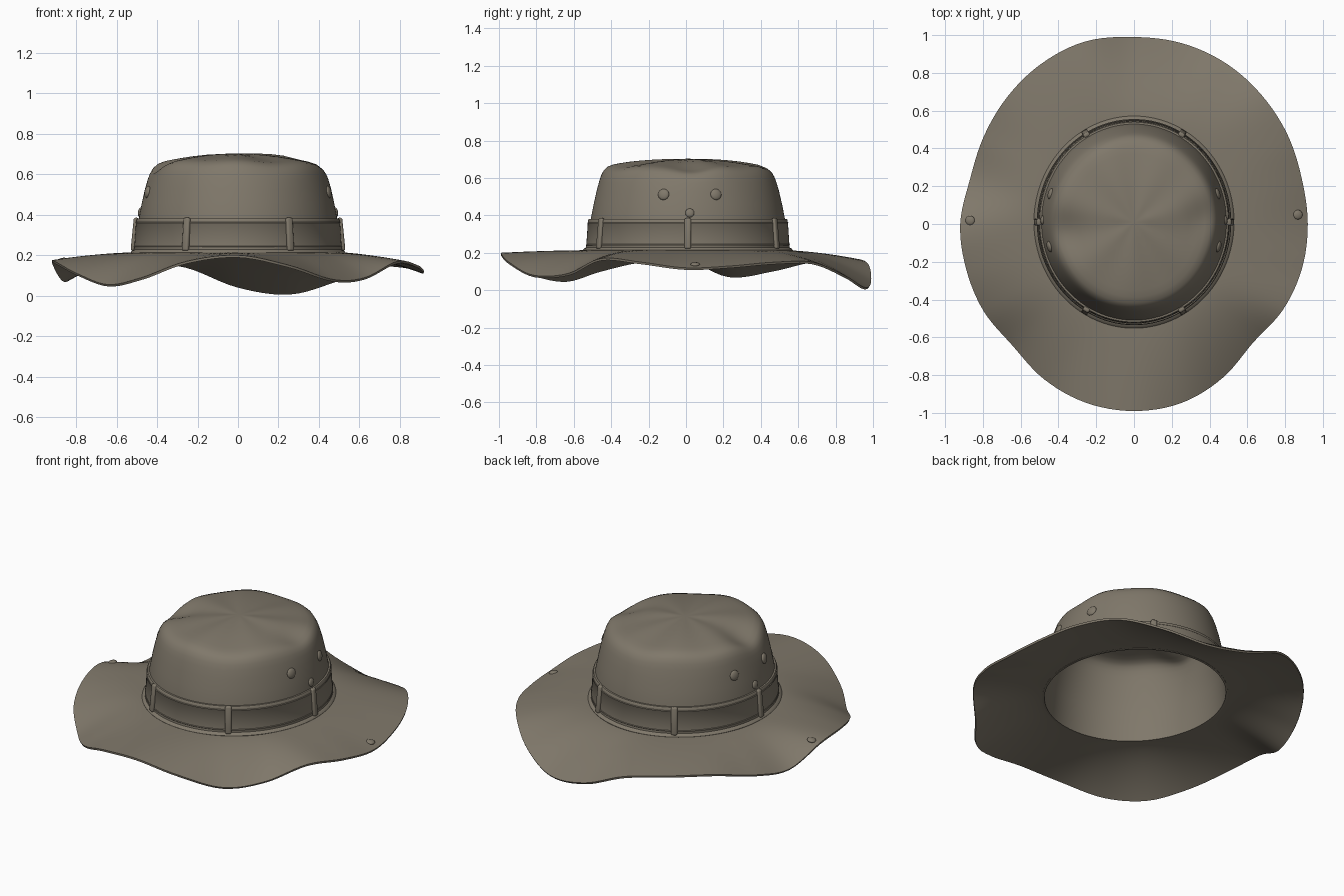
import bpy, bmesh, math
from math import sin, cos, pi, exp, radians
from mathutils import Vector

cube = bpy.data.objects.get("Cube")
if cube:
    bpy.data.objects.remove(cube)

OVAL = 1.06      # depth of the crown relative to its width
SHIFT = 0.01     # crown sits slightly behind the middle
BASE = 0.214     # height where brim meets crown
SEGS = 144

canvas = bpy.data.materials.new("olive canvas")
canvas.use_nodes = True
colour = (0.215, 0.188, 0.145, 1)
canvas.diffuse_color = colour
shader = canvas.node_tree.nodes["Principled BSDF"]
shader.inputs["Base Color"].default_value = colour
shader.inputs["Roughness"].default_value = 0.9

# Brim edge in hundredths, one value every 15 degrees from the left side
EDGE_RADIUS = [92, 92, 94, 96, 98, 99, 99, 100, 98, 95, 92, 90,
               92, 92, 92, 91, 95, 98, 99, 98, 94, 89, 91, 92]
EDGE_HEIGHT = [12, 13, 15, 15, 8, 1.5, 5, 15, 17, 16, 11, 8,
               17, 16, 11, 5.5, 9, 17, 20, 15, 8, 9, 17, 15]


def around(values, angle):
    """Smooth periodic interpolation of evenly spaced values."""
    n = len(values)
    pos = angle / (2 * pi) * n
    i = math.floor(pos)
    f = pos - i
    a, b, c, d = (values[(i + k) % n] for k in (-1, 0, 1, 2))
    v = b + f / 2 * (c - a + f * (2*a - 5*b + 4*c - d + f * (3*(b - c) + d - a)))
    return v / 100


def oval(r, angle, z):
    return Vector((r * cos(angle), SHIFT + r * OVAL * sin(angle), z))


def brim_point(angle, t):
    """t runs from 0 at the crown to 1 at the outer edge."""
    inner = oval(0.495, angle, BASE)
    radius = around(EDGE_RADIUS, angle)
    outer = Vector((radius * cos(angle), radius * sin(angle), 0))
    p = inner.lerp(outer, t)
    p.z = BASE + (around(EDGE_HEIGHT, angle) - BASE) * t ** 1.7
    return p


def finish(obj, angle=40):
    """Apply modifiers, then colour and shade the part."""
    bpy.ops.object.select_all(action='DESELECT')
    obj.select_set(True)
    bpy.context.view_layer.objects.active = obj
    for m in list(obj.modifiers):
        bpy.ops.object.modifier_apply(modifier=m.name)
    obj.data.materials.clear()
    obj.data.materials.append(canvas)
    bpy.ops.object.shade_smooth_by_angle(angle=radians(angle))


def shell(name, rings, point, thickness):
    """Loft rings of points around the hat; point(ring, angle) gives each one."""
    bm = bmesh.new()
    grid = [[bm.verts.new(point(r, 2 * pi * j / SEGS)) for j in range(SEGS)]
            for r in rings]
    for low, high in zip(grid, grid[1:]):
        for j in range(SEGS):
            k = (j + 1) % SEGS
            bm.faces.new((low[j], low[k], high[k], high[j]))
    bmesh.ops.remove_doubles(bm, verts=bm.verts, dist=0.00001)
    mesh = bpy.data.meshes.new(name)
    bm.to_mesh(mesh)
    bm.free()
    obj = bpy.data.objects.new(name, mesh)
    bpy.context.collection.objects.link(obj)
    solid = obj.modifiers.new("cloth", 'SOLIDIFY')
    solid.thickness = thickness
    solid.offset = -1
    finish(obj)
    return obj


# Wavy brim
shell("brim", [1 - i / 24 for i in range(25)],
      lambda t, a: brim_point(a, t), 0.012)

# Crown, with a softly dented top
WALL = [(0.505, 0.2), (0.5, 0.26), (0.49, 0.38), (0.475, 0.46), (0.46, 0.53),
        (0.447, 0.58), (0.437, 0.61), (0.424, 0.635), (0.405, 0.653),
        (0.375, 0.665), (0.34, 0.672), (0.29, 0.68), (0.23, 0.688),
        (0.16, 0.695), (0.08, 0.7), (0, 0.703)]


def crown_point(ring, angle):
    r, z = ring
    p = oval(r, angle, z)
    soft = max(0, min(1, (z - 0.5) / 0.15))
    for side in (-1, 1):
        near = ((p.x - side * 0.37) / 0.1) ** 2 + ((p.y - side * 0.04) / 0.11) ** 2
        p.z -= 0.035 * soft * exp(-near)
    ripple = 0.006 * sin(3 * angle + 1) + 0.004 * sin(7 * angle)
    p.z += ripple * soft * min(1, r / 0.3)
    p.x *= 1 + 0.008 * soft * sin(5 * angle)
    return p


shell("crown", WALL, crown_point, 0.012)

# Hat band with a piped foot and raised stitch lines
BAND = [(0.528, 0.207), (0.53, 0.214), (0.523, 0.223), (0.514, 0.228),
        (0.513, 0.24), (0.515, 0.243), (0.512, 0.246), (0.505, 0.357),
        (0.507, 0.36), (0.504, 0.363), (0.503, 0.376), (0.499, 0.381),
        (0.488, 0.382)]
shell("hat_band", BAND, lambda r, a: oval(r[0], a, r[1]), 0.006)

# Six band loops
for i in range(6):
    a = i * pi / 3
    bpy.ops.mesh.primitive_cube_add(size=1, location=oval(0.51, a, 0.303))
    loop = bpy.context.object
    loop.name = "band_loop_%d" % (i + 1)
    loop.scale = (0.026, 0.036, 0.165)
    loop.rotation_euler = (0, -0.1, math.atan2(sin(a) / OVAL, cos(a)))
    bpy.ops.object.transform_apply(location=False, rotation=False, scale=True)
    bevel = loop.modifiers.new("soft", 'BEVEL')
    bevel.width = 0.01
    bevel.segments = 3
    finish(loop, 50)


def stud(name, position, normal, radius):
    """Low domed button facing along the normal."""
    bpy.ops.mesh.primitive_uv_sphere_add(segments=24, ring_count=12,
                                         radius=radius, location=position)
    obj = bpy.context.object
    obj.name = name
    obj.scale = (1, 1, 0.45)
    obj.rotation_euler = Vector(normal).to_track_quat('Z', 'Y').to_euler()
    finish(obj, 60)


def wall_spot(side, y, z):
    """Point and outward direction on the side wall of the crown."""
    for (r, low), (s, high) in zip(WALL, WALL[1:]):
        if low <= z <= high:
            radius = r + (s - r) * (z - low) / (high - low)
            break
    q = (y - SHIFT) / (radius * OVAL)
    p = Vector((side * radius * math.sqrt(1 - q * q), y, z))
    return p, (side, q / OVAL, 0.2)


# Vents, side rivets and brim snaps
for side, label in ((1, "left"), (-1, "right")):
    for y, end in ((-0.12, "front"), (0.16, "back")):
        stud("%s_%s_vent" % (label, end), *wall_spot(side, y, 0.512), 0.03)
    stud(label + "_rivet", *wall_spot(side, 0.02, 0.413), 0.024)
    a = 0.055 if side > 0 else pi - 0.02
    stud(label + "_brim_snap", brim_point(a, 0.88), (side * 0.2, 0, 1), 0.025)
